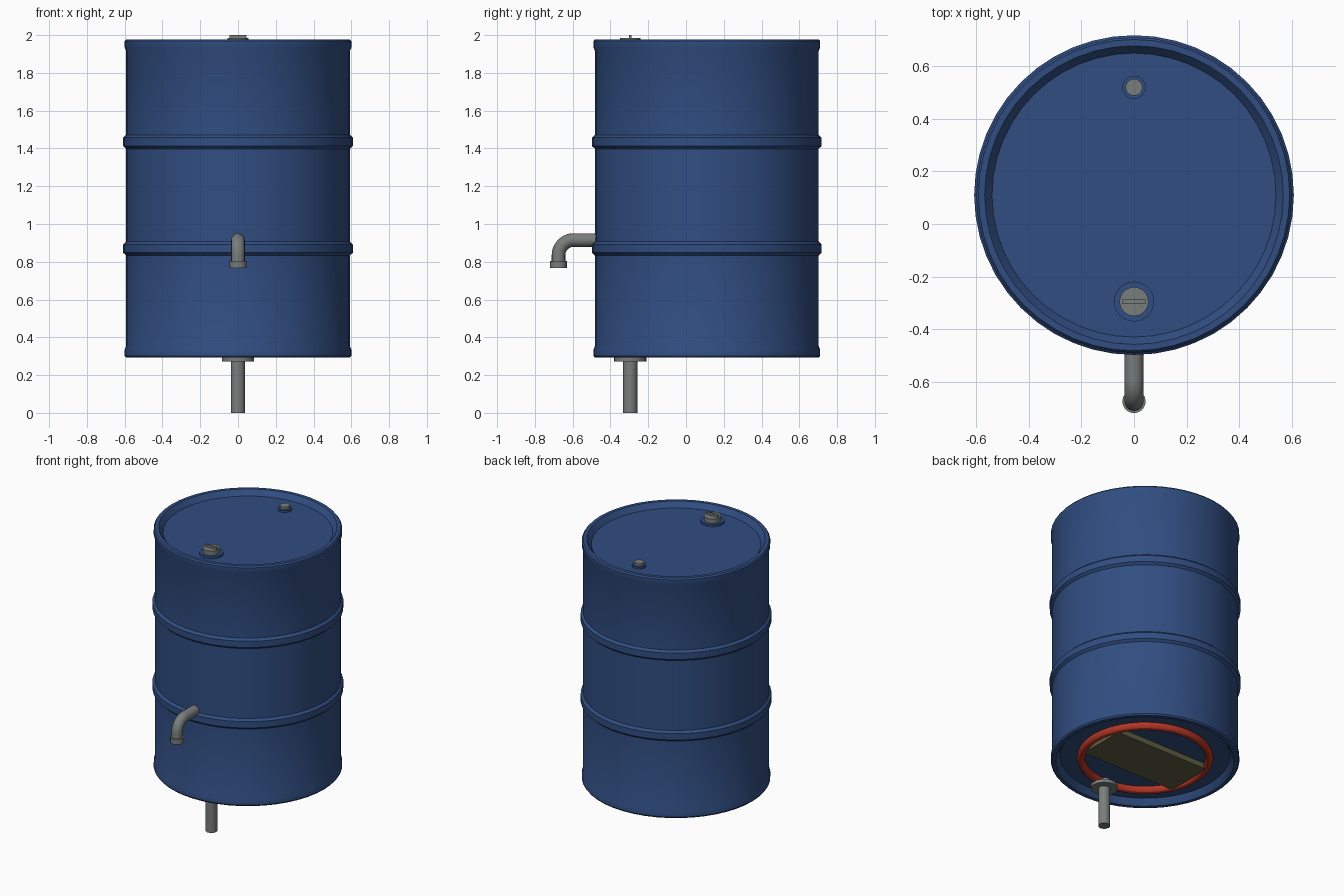
import bpy
import bmesh
import math

cube = bpy.data.objects.get("Cube")
if cube:
    bpy.data.objects.remove(cube, do_unlink=True)


def material(name, r, g, b):
    m = bpy.data.materials.new(name)
    m.use_nodes = True
    m.diffuse_color = (r, g, b, 1)
    node = next(n for n in m.node_tree.nodes if n.type == "BSDF_PRINCIPLED")
    node.inputs["Base Color"].default_value = (r, g, b, 1)
    node.inputs["Roughness"].default_value = 0.5
    return m


BLUE = material("drum blue", 0.03, 0.075, 0.22)
GREY = material("metal grey", 0.19, 0.205, 0.2)
RED = material("gasket red", 0.45, 0.035, 0.018)
OLIVE = material("board olive", 0.11, 0.11, 0.055)
CENTRE = 0.11   # drum axis on y
BUNG = -0.295   # axis shared by large bung and drain pipe


def finish(name, bm, mat, location=(0, 0, 0)):
    bmesh.ops.recalc_face_normals(bm, faces=bm.faces)
    mesh = bpy.data.meshes.new(name)
    bm.to_mesh(mesh)
    bm.free()
    mesh.materials.append(mat)
    ob = bpy.data.objects.new(name, mesh)
    ob.location = location
    bpy.context.collection.objects.link(ob)
    bpy.ops.object.select_all(action="DESELECT")
    ob.select_set(True)
    bpy.context.view_layer.objects.active = ob
    bpy.ops.object.shade_smooth_by_angle(angle=math.radians(30))
    return ob


def lathe(name, profile, y, mat, steps=32, closed=False):
    """Spin (radius, height) points around a vertical axis."""
    bm = bmesh.new()
    verts = [bm.verts.new((r, 0, z)) for r, z in profile]
    ends = verts[1:] + verts[:1] if closed else verts[1:]
    edges = [bm.edges.new(pair) for pair in zip(verts, ends)]
    bmesh.ops.spin(bm, geom=verts + edges, cent=(0, 0, 0), axis=(0, 0, 1),
                   angle=math.tau, steps=steps)
    bmesh.ops.remove_doubles(bm, verts=bm.verts, dist=1e-5)
    return finish(name, bm, mat, (0, y, 0))


def box(name, size, location, mat):
    bm = bmesh.new()
    bmesh.ops.create_cube(bm, size=1)
    bmesh.ops.scale(bm, vec=size, verts=bm.verts)
    return finish(name, bm, mat, location)


def disc(r, low, high):
    return [(0, low), (r, low), (r, high), (0, high)]


# Drum shell with recessed ends, rolled rims and two ribs
def rib(z):
    return [(0.592, z - 0.037), (0.608, z - 0.022), (0.608, z + 0.022), (0.592, z + 0.037)]


shell = [(0, 0.335), (0.54, 0.335), (0.56, 0.3), (0.568, 0.292), (0.592, 0.292),
         (0.6, 0.302), (0.6, 0.335), (0.592, 0.355)]
shell += rib(0.87) + rib(1.435)
shell += [(0.592, 1.915), (0.6, 1.935), (0.6, 1.968), (0.592, 1.978), (0.568, 1.978),
          (0.56, 1.968), (0.54, 1.942), (0, 1.942)]
lathe("drum_shell", shell, CENTRE, BLUE, 48)

# Bungs on the lid
for name, y, r, top in (("large_bung", BUNG, 0.055, 1.986), ("small_bung", 0.52, 0.032, 1.973)):
    lathe(name + "_collar", disc(r * 1.38, 1.935, 1.956), y, BLUE)
    lathe(name + "_cap", disc(r, 1.945, top), y, GREY)
box("large_bung_grip", (0.09, 0.014, 0.02), (0, BUNG, 1.99), GREY)

# Underside gasket ring and board
gasket = [(0.408 + 0.027 * math.cos(i * math.tau / 12), 0.32 + 0.027 * math.sin(i * math.tau / 12))
          for i in range(12)]
lathe("gasket_ring", gasket, CENTRE, RED, 48, closed=True)
box("bottom_board", (0.73, 0.34, 0.05), (0, CENTRE, 0.322), OLIVE)

# Drain pipe and flange
lathe("drain_pipe", disc(0.038, 0, 0.335), BUNG, GREY)
lathe("drain_flange", disc(0.085, 0.272, 0.296), BUNG, GREY)

# Bent spout
curve = bpy.data.curves.new("spout_path", "CURVE")
curve.dimensions = "3D"
curve.bevel_depth = 0.036
curve.bevel_resolution = 6
curve.use_fill_caps = True
bend = 0.08
path = [(0, -0.44, 0.915)]
for i in range(11):
    a = i * math.pi / 20
    path.append((0, -0.675 + bend - bend * math.sin(a), 0.915 - bend + bend * math.cos(a)))
path.append((0, -0.675, 0.775))
spline = curve.splines.new("POLY")
spline.points.add(len(path) - 1)
for point, co in zip(spline.points, path):
    point.co = (*co, 1)
curve.materials.append(GREY)
spout = bpy.data.objects.new("spout", curve)
bpy.context.collection.objects.link(spout)
lathe("spout_nozzle", disc(0.044, 0.768, 0.804), -0.675, GREY)
